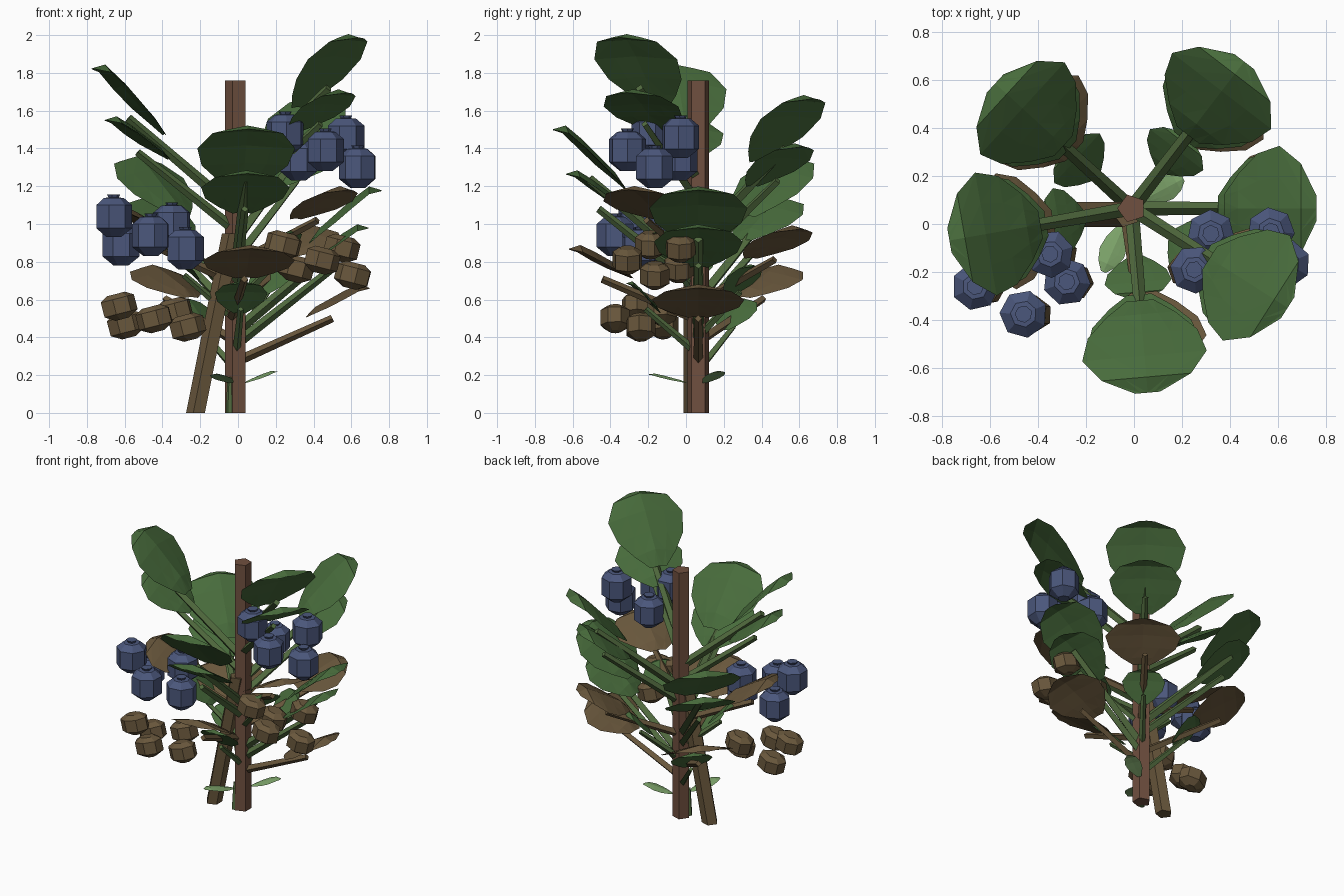
import bpy, bmesh, math
from mathutils import Vector, Matrix

if "Cube" in bpy.data.objects:
    bpy.data.objects.remove(bpy.data.objects["Cube"])

CX, CY = -0.01, 0.065
GOLDEN = math.radians(137.5)


def material(name, rgb):
    m = bpy.data.materials.new(name)
    m.diffuse_color = (*rgb, 1)
    m.use_nodes = True
    m.node_tree.nodes["Principled BSDF"].inputs["Base Color"].default_value = m.diffuse_color
    return m


BARK = material("bark", (0.16, 0.08, 0.05))
GREEN = material("leaf_green", (0.065, 0.15, 0.045))
STEM = material("stem_green", (0.085, 0.15, 0.05))
BERRY = material("berry_blue", (0.07, 0.095, 0.20))
DEAD = material("withered_brown", (0.14, 0.095, 0.045))
YOUNG = material("sprout_green", (0.20, 0.36, 0.14))


def finish(bm, name, mat):
    bmesh.ops.recalc_face_normals(bm, faces=bm.faces)
    me = bpy.data.meshes.new(name)
    bm.to_mesh(me)
    bm.free()
    ob = bpy.data.objects.new(name, me)
    me.materials.append(mat)
    bpy.context.collection.objects.link(ob)
    return ob


def loft(name, rings, mat, matrix=None):
    """Closed solid from a list of vertex rings."""
    bm = bmesh.new()
    rows = [[bm.verts.new(p) for p in r] for r in rings]
    n = len(rows[0])
    for a, b in zip(rows, rows[1:]):
        for i in range(n):
            bm.faces.new((a[i], a[(i + 1) % n], b[(i + 1) % n], b[i]))
    bm.faces.new(rows[0])
    bm.faces.new(rows[-1])
    if matrix:
        bm.transform(matrix)
    return finish(bm, name, mat)


def circle(r, z, n, start=0.0):
    return [(r * math.cos(start + 2 * math.pi * i / n),
             r * math.sin(start + 2 * math.pi * i / n), z) for i in range(n)]


def rod(name, a, b, r0, r1, n, mat):
    """Straight tapered stick between two points."""
    a, b = Vector(a), Vector(b)
    d = (b - a).normalized()
    side = d.cross(Vector((0, 0, 1))).normalized()
    up = side.cross(d)
    rings = [[p + side * q[0] + up * q[1] for q in circle(r, 0, n)]
             for p, r in ((a, r0), (b, r1))]
    return loft(name, rings, mat)


# leaf stations: (distance out, height, half width), all as fractions
STATIONS = [(0, 0, .22), (.15, .2, .55), (.36, .45, .88), (.6, .74, 1.0),
            (.83, .97, .72), (1, .98, .2)]


def leaf(name, angle, r0, z0, length, rise, half, mat, centre=(CX, CY)):
    """Thin lens: pleated upper and lower skins meeting at a sharp outline."""
    bm = bmesh.new()
    for skin in (.07, -.03):
        rows = []
        for k, (out, h, w) in enumerate(STATIONS):
            row = []
            for c in (-1, -.5, 0, .5, 1):
                puff = 0 if abs(c) == 1 or k in (0, 5) else skin * half * (1.2 if c == 0 else .7)
                row.append(bm.verts.new((r0 + out * length, c * w * half,
                                         z0 + h * rise - .10 * half * abs(c) * w + puff)))
            rows.append(row)
        for a, b in zip(rows, rows[1:]):
            for i in range(4):
                q = [a[i], a[i + 1], b[i + 1], b[i]]
                q = q[1:] + q[:1] if i > 1 else q
                bm.faces.new(q[:3])
                bm.faces.new((q[0], q[2], q[3]))
    # weld only the shared outline
    rim = [v for v in bm.verts if v.is_boundary]
    bmesh.ops.remove_doubles(bm, verts=rim, dist=1e-5)
    bm.transform(Matrix.Translation((*centre, 0)) @ Matrix.Rotation(angle, 4, 'Z'))
    return finish(bm, name, mat)


def polar(angle, r, z, x=CX, y=CY):
    return (x + r * math.cos(angle), y + r * math.sin(angle), z)


def dead_x(z):
    return -.22 + .2 * z


# trunks: upright one and leaning withered one
loft("trunk", [circle(.06, 0, 5, math.pi), circle(.06, 1.76, 5, math.pi)], BARK,
     Matrix.Translation((CX, CY, 0)))
loft("withered_trunk",
     [[(x + dead_x(z), y + .04, zz) for x, y, zz in circle(.055, z, 5, math.pi)]
      for z in (0, .95)], DEAD)

# spiral of leaf branches for every growth layer
for i in range(6):
    a = i * GOLDEN
    # tall layer
    leaf("upper_leaf", a, .385, .90 + .144 * i, .385, .285 + .018 * i, .26, GREEN)
    tip = .92 + .16 * i
    rod("upper_stem", polar(a, .02, tip - .47), polar(a, .58, tip), .03, .024, 4, STEM)
    # middle layer
    leaf("middle_leaf", a, .36, .775 + .143 * i, .34, .21, .235, GREEN)
    tip = .78 + .15 * i
    rod("middle_stem", polar(a, .02, tip - .40), polar(a, .53, tip), .028, .02, 4, STEM)
    # small inner layer (its first leaf is gone)
    if i:
        leaf("lower_leaf", a, .2, .35 + .09 * i, .18, .16, .14, GREEN)
        tip = .37 + .09 * i
        rod("lower_stem", polar(a, .02, tip - .22), polar(a, .28, tip), .022, .016, 4, STEM)
    # withered layer
    leaf("withered_leaf", a, .35, .51 + .104 * i, .335, .155, .245, DEAD, (CX + .02, CY))
    tip = .5 + .104 * i
    start = (-.03, .03, tip - .2) if i == 2 else polar(a, .02, tip - .22)
    rod("withered_stem", start, polar(a, .51, tip), .026, .02, 4, DEAD)

# sprout at the foot
rod("sprout_stalk", (-.045, .025, 0), (-.04, .03, .19), .02, .016, 5, STEM)
leaf("sprout_leaf", math.radians(246), .02, .16, .22, .045, .055, YOUNG, (-.03, .02))
leaf("sprout_leaf", math.radians(28), .02, .16, .19, .06, .055, YOUNG, (.02, .09))

# fruit clusters, fresh ones with withered copies below
FRUIT = [(.04, -.11), (.1, -.062), (.1, .06), (.055, .098), (.028, .1), (.036, .115)]
LEFT = [(-.66, -.26, 1.04), (-.46, -.375, .94), (-.28, -.24, .87),
        (-.35, -.125, 1.0), (-.62, -.12, .89)]
RIGHT = [(.46, -.31, 1.39), (.635, -.165, 1.30), (.57, -.03, 1.46),
         (.25, -.19, 1.48), (.32, -.04, 1.34)]
for cluster, scale, drop in ((LEFT, .65, .11), (RIGHT, .9, .44)):
    for k, (x, y, z) in enumerate(cluster):
        rings = [circle(r, h, 7, k * .4) for r, h in FRUIT]
        loft("fruit", rings, BERRY, Matrix.Translation((x, y, z)))
        tilt = Matrix.Rotation(.25 if x > 0 else -.25, 4, 'Y')
        loft("withered_fruit", rings[:4], DEAD,
             Matrix.Translation((x * .96, y, scale * z - drop)) @ tilt
             @ Matrix.Diagonal((.95, .8, .66, 1)))
